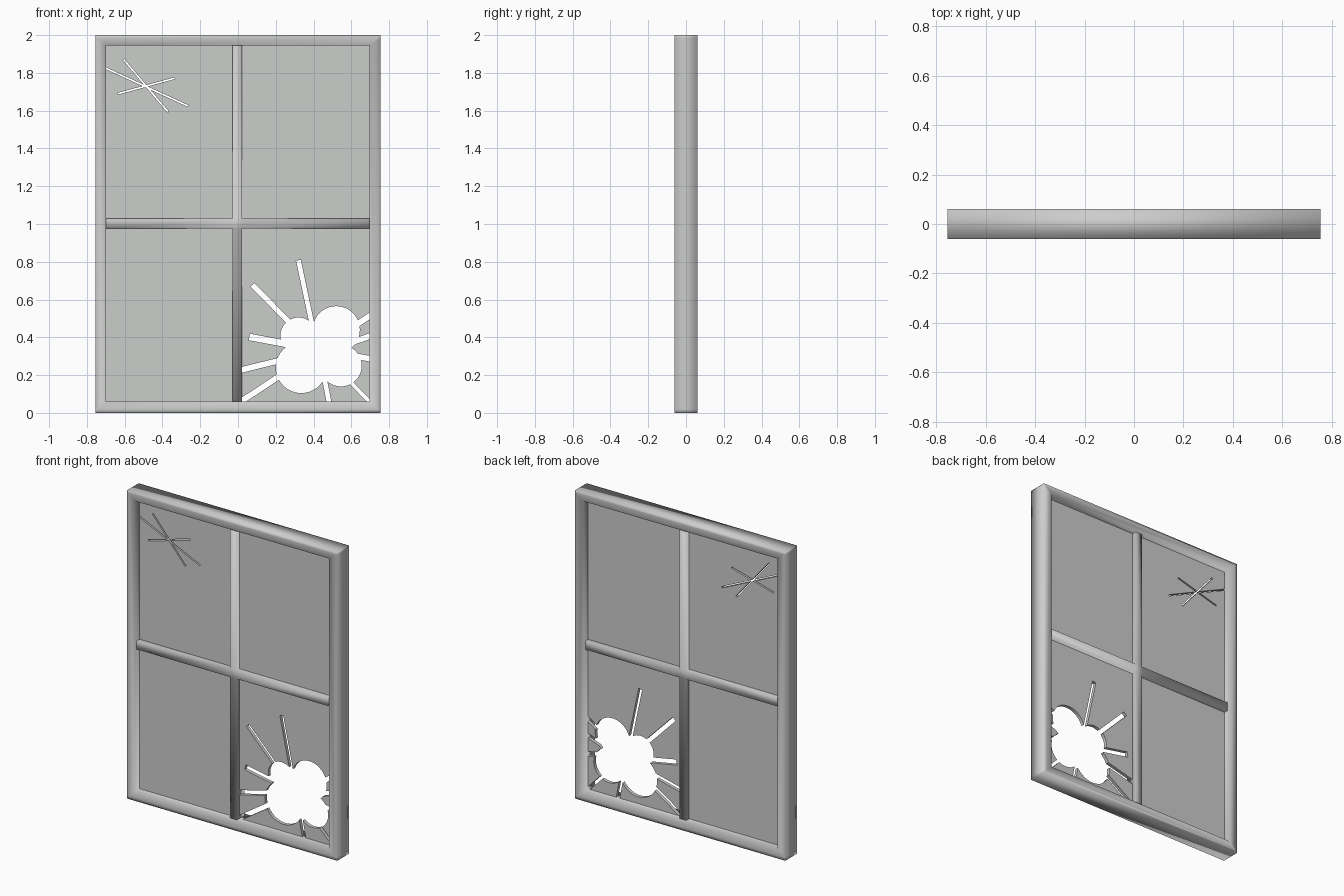
import bpy, bmesh, math
from mathutils import Vector

cube = bpy.data.objects.get("Cube")
if cube:
    bpy.data.objects.remove(cube, do_unlink=True)

grey = bpy.data.materials.new("pale_grey")
grey.use_nodes = True
colour = (0.60, 0.61, 0.60, 1)
grey.diffuse_color = colour
grey.node_tree.nodes["Principled BSDF"].inputs["Base Color"].default_value = colour

DEPTH, BAR, GLASS = 0.06, 0.04, 0.011       # half thicknesses
LEFT, RIGHT, BOTTOM, TOP = -0.70, 0.695, 0.06, 1.945
MX, MZ = (-0.03, 0.02), (0.975, 1.03)       # glazing bar edges


def to_object(name, bm, smooth=False):
    bmesh.ops.recalc_face_normals(bm, faces=bm.faces)
    for f in bm.faces:
        f.smooth = smooth
    mesh = bpy.data.meshes.new(name)
    bm.to_mesh(mesh)
    bm.free()
    mesh.materials.append(grey)
    obj = bpy.data.objects.new(name, mesh)
    bpy.context.collection.objects.link(obj)
    return obj


def slab(outline, half):
    """Prism from an (x, z) outline, centred on y = 0."""
    bm = bmesh.new()
    face = bm.faces.new([bm.verts.new((x, -half, z)) for x, z in outline])
    ext = bmesh.ops.extrude_face_region(bm, geom=[face])
    verts = [g for g in ext["geom"] if isinstance(g, bmesh.types.BMVert)]
    bmesh.ops.translate(bm, verts=verts, vec=(0, 2 * half, 0))
    return bm


def rect(x0, x1, z0, z1):
    return [(x0, z0), (x1, z0), (x1, z1), (x0, z1)]


def circle(x, z, r, n=40):
    return [(x + r * math.cos(math.tau * i / n), z + r * math.sin(math.tau * i / n))
            for i in range(n)]


def strip(a, b, width):
    a, b = Vector(a), Vector(b)
    d = (b - a).normalized() * width / 2
    s = Vector((-d.y, d.x))
    return [a + s, a - s, b - s, b + s]


# Mitred outer frame, softly shaded
bm = bmesh.new()
rings = []
for y in (-DEPTH, DEPTH):
    for shape in (rect(-0.755, 0.755, 0, 2), rect(LEFT, RIGHT, BOTTOM, TOP)):
        rings.append([bm.verts.new((x, y, z)) for x, z in shape])
for a, b in ((0, 1), (1, 3), (3, 2), (2, 0)):
    for i in range(4):
        j = (i + 1) % 4
        bm.faces.new((rings[a][i], rings[a][j], rings[b][j], rings[b][i]))
for z in (0.02, 1.985):
    bmesh.ops.bisect_plane(bm, geom=bm.verts[:] + bm.edges[:] + bm.faces[:],
                           plane_co=(0, 0, z), plane_no=(0, 0, 1))
to_object("window_frame", bm, True)

# Crossed glazing bars: a centre block with four arms
bm = bmesh.new()
xs, zs = (LEFT, *MX, RIGHT), (BOTTOM, *MZ, TOP)
for i, j in ((1, 1), (0, 1), (2, 1), (1, 0), (1, 2)):
    for y in (-BAR, BAR):
        bm.faces.new([bm.verts.new((x, y, z))
                      for x, z in rect(xs[i], xs[i + 1], zs[j], zs[j + 1])])
bmesh.ops.remove_doubles(bm, verts=bm.verts, dist=0.001)
rim = [e for e in bm.edges if e.is_boundary]
bmesh.ops.bridge_loops(bm, edges=rim)
to_object("glazing_bars", bm, True)

# Four glass panes, seated slightly into the frame
LAP = 0.01
panes = {}
for side, x0, x1 in (("right", LEFT, MX[0]), ("left", MX[1], RIGHT)):
    for level, z0, z1 in (("lower", BOTTOM, MZ[0]), ("upper", MZ[1], TOP)):
        name = f"{level}_{side}_pane"
        shape = rect(x0 - LAP, x1 + LAP, z0 - LAP, z1 + LAP)
        panes[name] = to_object(name, slab(shape, GLASS))


def cut(pane, outlines):
    for outline in outlines:
        cutter = to_object("cutter", slab(outline, 0.1))
        cutter.hide_render = True
        mod = pane.modifiers.new("cut", "BOOLEAN")
        mod.operation, mod.solver, mod.object = "DIFFERENCE", "EXACT", cutter
        bpy.context.view_layer.objects.active = pane
        bpy.ops.object.modifier_apply(modifier=mod.name)
        bpy.data.objects.remove(cutter, do_unlink=True)


# Smashed hole: overlapping lobes with radiating splits
lobes = [(0.52, 0.44, 0.125), (0.32, 0.41, 0.095), (0.335, 0.24, 0.135),
         (0.545, 0.25, 0.11), (0.44, 0.34, 0.13)]
splits = [((0.32, 0.808), (0.40, 0.43), 0.025), ((0.077, 0.678), (0.30, 0.45), 0.028),
          ((0.06, 0.402), (0.30, 0.357), 0.035), ((0.0, 0.223), (0.26, 0.287), 0.03),
          ((0.012, 0.058), (0.26, 0.222), 0.03), ((0.485, 0.04), (0.45, 0.22), 0.025),
          ((0.71, 0.045), (0.56, 0.20), 0.02), ((0.72, 0.283), (0.58, 0.308), 0.03),
          ((0.72, 0.414), (0.58, 0.365), 0.03), ((0.72, 0.53), (0.58, 0.435), 0.03)]
cut(panes["lower_left_pane"], [circle(*c) for c in lobes] + [strip(*s) for s in splits])

# Star crack: three crossing slits
slits = [((-0.72, 1.834), (-0.265, 1.625)), ((-0.605, 1.87), (-0.37, 1.593)),
         ((-0.635, 1.69), (-0.335, 1.772))]
cut(panes["upper_right_pane"], [strip(a, b, 0.009) for a, b in slits])
